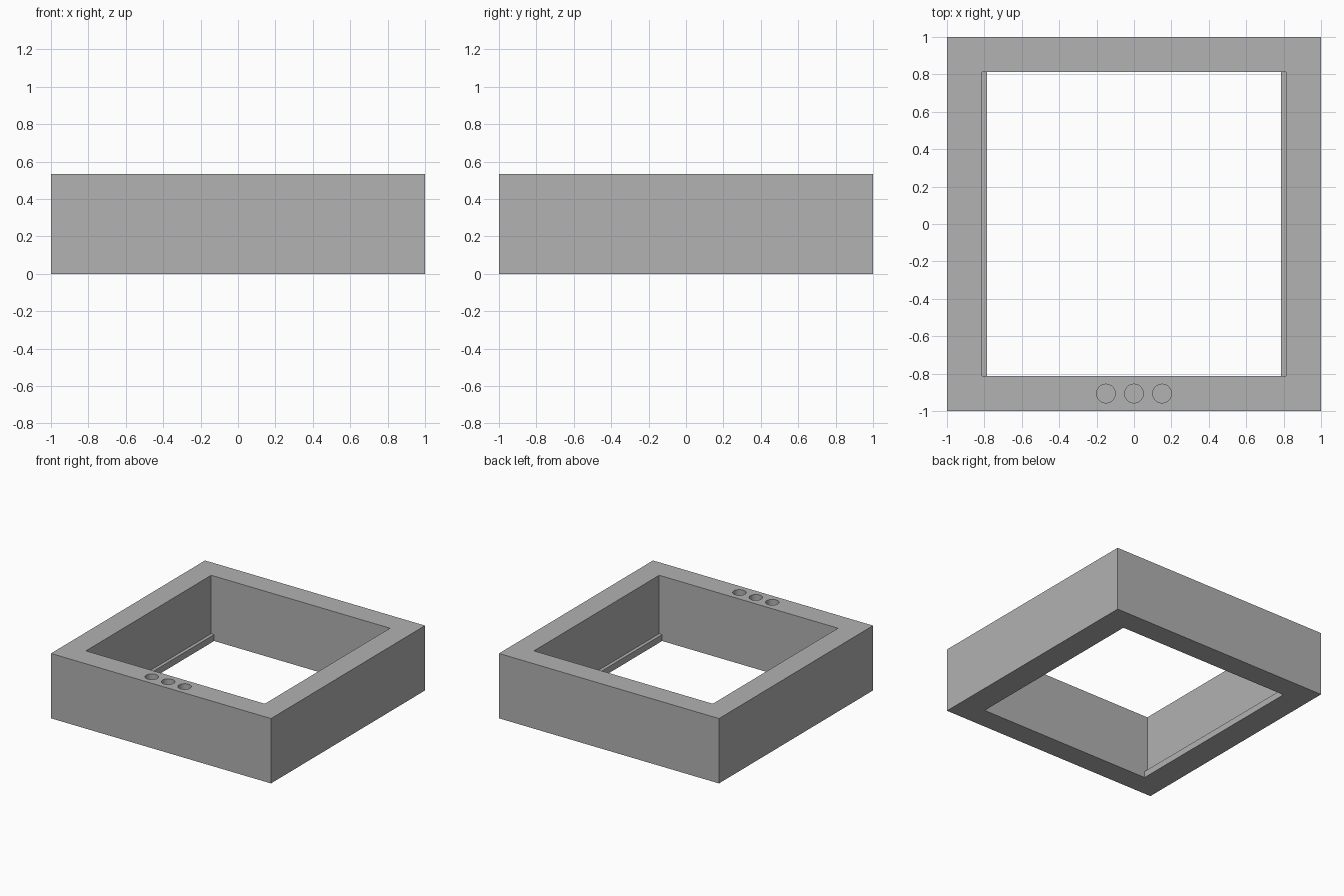
import bpy

if "Cube" in bpy.data.objects:
    bpy.data.objects.remove(bpy.data.objects["Cube"], do_unlink=True)

HEIGHT = 0.533        # frame height
INNER = 0.813         # half width of the opening
LEDGE_W, LEDGE_H = 0.027, 0.053
HOLE_R, HOLE_DEPTH = 0.05, 0.05

grey = bpy.data.materials.new("plain_grey")
grey.use_nodes = True
GREY = (0.445, 0.445, 0.445, 1)
grey.diffuse_color = GREY
grey.node_tree.nodes["Principled BSDF"].inputs["Base Color"].default_value = GREY


def box(name, size, centre):
    bpy.ops.mesh.primitive_cube_add(size=1, location=centre)
    ob = bpy.context.object
    ob.name = name
    ob.scale = size
    bpy.ops.object.transform_apply(location=True, rotation=False, scale=True)
    ob.data.materials.append(grey)
    return ob


def cut(target, cutter):
    cutter.hide_render = True
    mod = target.modifiers.new("cut", 'BOOLEAN')
    mod.operation = 'DIFFERENCE'
    mod.solver = 'EXACT'
    mod.object = cutter
    bpy.ops.object.select_all(action='DESELECT')
    bpy.context.view_layer.objects.active = target
    target.select_set(True)
    bpy.ops.object.modifier_apply(modifier=mod.name)
    bpy.data.objects.remove(cutter, do_unlink=True)


# Square frame with a through opening
frame = box("square_frame", (2, 2, HEIGHT), (0, 0, HEIGHT / 2))
cut(frame, box("opening_cutter", (2 * INNER, 2 * INNER, 2), (0, 0, HEIGHT / 2)))

# Three shallow round recesses in the front rim
for x in (-0.15, 0, 0.15):
    bpy.ops.mesh.primitive_cylinder_add(
        vertices=48, radius=HOLE_R, depth=2 * HOLE_DEPTH,
        location=(x, -(1 + INNER) / 2, HEIGHT))
    hole = bpy.context.object
    hole.data.materials.append(grey)
    cut(frame, hole)

bpy.ops.object.shade_smooth_by_angle()

# Thin ledges along the bottom of the left and right inner walls
for name, side in (("left_ledge", 1), ("right_ledge", -1)):
    box(name, (LEDGE_W, 2 * INNER, LEDGE_H),
        (side * (INNER - LEDGE_W / 2), 0, LEDGE_H / 2))
